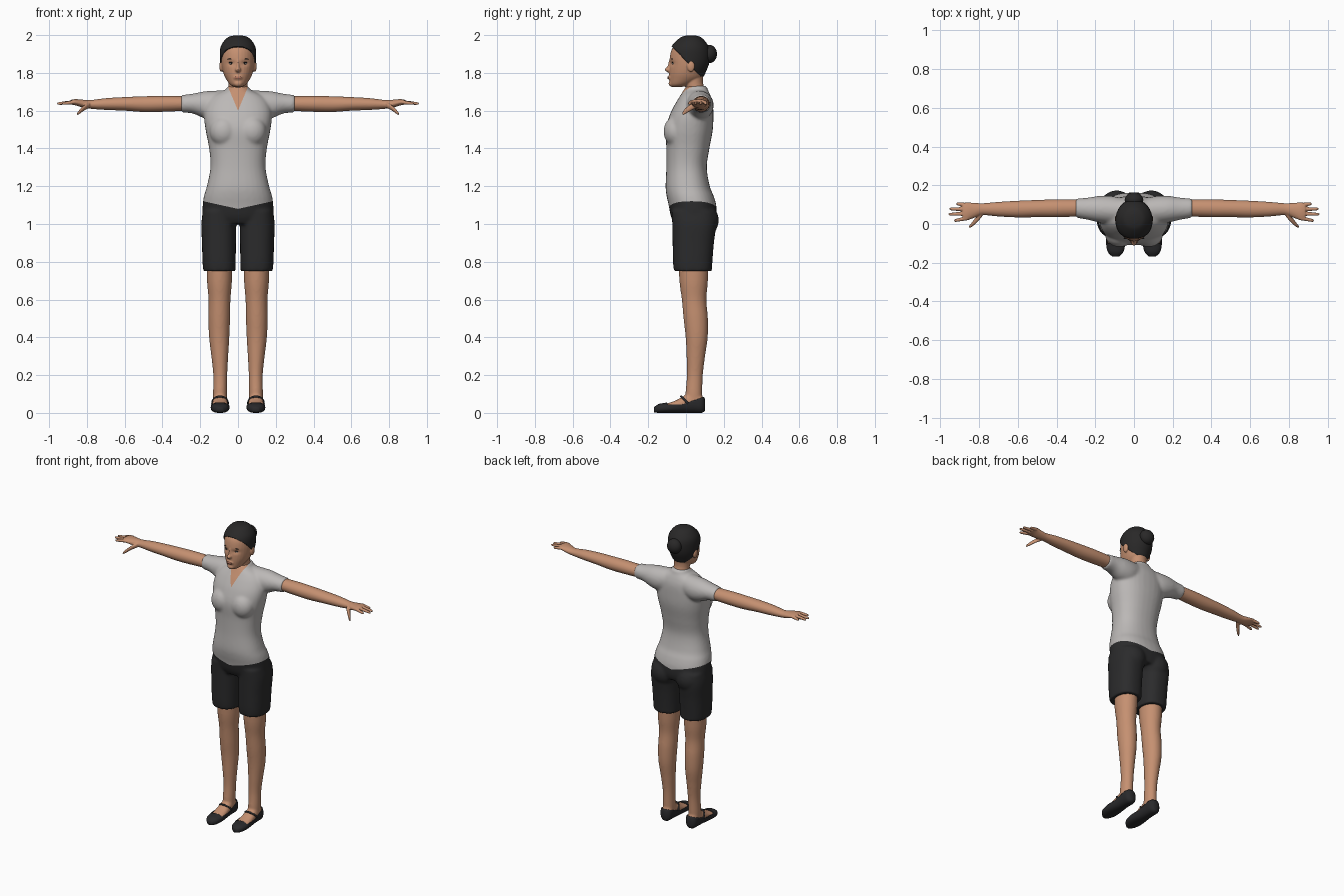
import bpy, bmesh, math
from mathutils import Vector

CM = 0.01  # section tables are in hundredths of a unit
SIDES = 32

if "Cube" in bpy.data.objects:
    bpy.data.objects.remove(bpy.data.objects["Cube"])


def material(name, r, g, b):
    m = bpy.data.materials.new(name)
    m.use_nodes = True
    m.diffuse_color = (r, g, b, 1)
    bsdf = m.node_tree.nodes["Principled BSDF"]
    bsdf.inputs["Base Color"].default_value = (r, g, b, 1)
    bsdf.inputs["Roughness"].default_value = 0.8
    return m


SKIN = material("skin", .56, .28, .165)
SHIRT = material("light_grey_cotton", .5, .48, .47)
SHORTS = material("black_cloth", .024, .024, .025)
HAIR = material("dark_hair", .022, .021, .021)
SHOE = material("black_leather", .022, .022, .024)
LIPS = material("lip_red", .42, .17, .11)
WHITE = material("eye_white", .55, .5, .46)


def loft(bm, sections, axis="z", power=2.0, grow=0.0):
    """Smooth closed tube through (t, a0, a1, b0, b1) bounds along an axis."""
    rows = [Vector(s) for s in sections]
    fine = []
    for i in range(len(rows) - 1):
        p0, p1, p2 = rows[max(i - 1, 0)], rows[i], rows[i + 1]
        p3 = rows[min(i + 2, len(rows) - 1)]
        for k in range(5):
            u = k / 5
            fine.append(p1 + (p2 - p0) * (u / 2)
                        + (p0 * 2 - p1 * 5 + p2 * 4 - p3) * (u * u / 2)
                        + (p1 * 3 - p0 - p2 * 3 + p3) * (u ** 3 / 2))
    fine.append(rows[-1])
    rings = []
    for t, a0, a1, b0, b1 in fine:
        ring = []
        for k in range(SIDES):
            ang = math.tau * k / SIDES
            c, s = math.cos(ang), math.sin(ang)
            c = math.copysign(abs(c) ** (2 / power), c)
            s = math.copysign(abs(s) ** (2 / power), s)
            a = (a0 + a1) / 2 + c * ((a1 - a0) / 2 + grow)
            b = (b0 + b1) / 2 + s * ((b1 - b0) / 2 + grow)
            co = {"x": (t, a, b), "y": (a, t, b), "z": (a, b, t)}[axis]
            ring.append(bm.verts.new(Vector(co) * CM))
        rings.append(ring)
    faces = [bm.faces.new(rings[0]), bm.faces.new(rings[-1])]
    for lo, hi in zip(rings, rings[1:]):
        for k in range(SIDES):
            n = (k + 1) % SIDES
            faces.append(bm.faces.new((lo[k], lo[n], hi[n], hi[k])))
    bmesh.ops.recalc_face_normals(bm, faces=faces)


def sym(sections):
    """Expand (t, half_width, b0, b1) to bounds centred on x = 0."""
    return [(t, -w, w, b0, b1) for t, w, b0, b1 in sections]


def ball(bm, centre, radii):
    made = bmesh.ops.create_uvsphere(bm, u_segments=24, v_segments=16, radius=1)
    for v in made["verts"]:
        v.co = Vector([(c + r * p) * CM for c, r, p in zip(centre, radii, v.co)])


def fuse(bm, voxel, steps):
    """Melt overlapping volumes into one smooth skin."""
    mesh = bpy.data.meshes.new("blend")
    bm.to_mesh(mesh)
    ob = bpy.data.objects.new("blend", mesh)
    bpy.context.collection.objects.link(ob)
    rem = ob.modifiers.new("Remesh", "REMESH")
    rem.mode, rem.voxel_size = "VOXEL", voxel
    smo = ob.modifiers.new("Smooth", "SMOOTH")
    smo.factor, smo.iterations = .5, steps
    out = bmesh.new()
    out.from_object(ob, bpy.context.evaluated_depsgraph_get())
    bpy.data.objects.remove(ob)
    return out


def cut(bm, co, no, test=lambda c: True):
    """Split the faces that pass the test along a plane."""
    faces = [f for f in bm.faces if test(f.calc_center_median())]
    edges = {e for f in faces for e in f.edges}
    verts = {v for f in faces for v in f.verts}
    bmesh.ops.bisect_plane(bm, geom=faces + list(edges) + list(verts),
                           dist=1e-6, plane_co=co, plane_no=no)


def drop(bm, test):
    doomed = [f for f in bm.faces if test(f.calc_center_median())]
    bmesh.ops.delete(bm, geom=doomed, context="FACES")


def finish(name, bm, mats, mirror=False, shell=0):
    mesh = bpy.data.meshes.new(name)
    for f in bm.faces:
        f.smooth = True
    bm.to_mesh(mesh)
    for m in mats:
        mesh.materials.append(m)
    ob = bpy.data.objects.new(name, mesh)
    bpy.context.collection.objects.link(ob)
    if shell:
        sol = ob.modifiers.new("Shell", "SOLIDIFY")
        sol.thickness, sol.offset = shell, -1
    if mirror:
        ob.modifiers.new("Mirror", "MIRROR")
    return ob


# Shirt and shorts: torso, sleeves, bust, seat and trouser legs
bm = bmesh.new()
loft(bm, sym([(100, 17, -6, 15), (104, 18.8, -8, 16.2), (110, 18.7, -9.2, 16),
              (115, 18, -10.3, 14.6), (120, 16.5, -10.8, 12.6), (130, 14.6, -10.4, 11),
              (140, 15.3, -10.4, 12.4), (150, 17.2, -10.8, 14.2), (158, 18, -8.5, 14.5),
              (164, 16.5, -5.5, 14.2), (168, 13, -3, 13), (171, 6.8, -1.2, 11.6),
              (173.2, 5.4, .4, 11)]), power=2.3)
for s in (-1, 1):
    sleeve = [(4, .5, 13, 157, 171), (12, 0, 14.5, 155, 170.6), (18, .8, 14.5, 156, 170.2),
              (24, 2.2, 13.6, 158.5, 169), (30, 3.2, 13.2, 159, 168.3)]
    loft(bm, [(s * r[0], *r[1:]) for r in sleeve], "x")
    ball(bm, (s * 7.5, -5.5, 149), (7.5, 6.4, 8))
    ball(bm, (s * 9, 9, 102), (8.6, 8.4, 9))
    leg = [(75, 1.3, 18.4, -6.4, 13.7), (80, 1.2, 18.8, -6.9, 14), (90, 1.1, 19.1, -7.1, 14.8),
           (100, 1, 19.4, -7.3, 16), (107, 1, 18.6, -7.6, 15.5)]
    loft(bm, [(r[0], s * r[1], s * r[2], r[3], r[4]) for r in leg], power=2.4)
bm = fuse(bm, .0075, 10)
cut(bm, (0, 0, 0), (1, 0, 0))
for s in (-1, 1):
    cut(bm, (0, 0, 1.08), (-s * .22, 0, 1), lambda c: c.x * s > 0)
    cut(bm, (0, 0, 1.6), (s, 0, -.42), lambda c: c.x * s > 0 and c.y < .03 and c.z > 1.5)
for f in bm.faces:
    c = f.calc_center_median()
    if c.z < 1.08 + .22 * abs(c.x):
        f.material_index = 1
    elif c.y < .03 and abs(c.x) < .42 * (c.z - 1.6):
        f.material_index = 2
finish("shirt_and_shorts", bm, [SHIRT, SHORTS, SKIN])

# Arms with hands
bm = bmesh.new()
loft(bm, [(26, 4, 12.6, 160, 167.6), (40, 3.5, 12.7, 159.4, 167.8), (50, 3.5, 12.4, 159.3, 167.6),
          (60, 3.4, 12, 160, 167.2), (70, 3.9, 11.4, 160.4, 166.6), (78, 4.6, 10.7, 161, 165.6),
          (82, 3.4, 10.9, 161.6, 165.8), (86, 1.9, 11.1, 162.8, 166.1),
          (88.5, 2, 10.9, 163.3, 165.7)], "x")
for base, tip, reach in ((3, 1.7, 93), (5.3, 5, 95.8), (7.6, 7.8, 95.5), (9.9, 10.4, 91.8)):
    rows = []
    for u, r in ((0, 1.05), (.5, .95), (.9, .75), (1, .3)):
        x, y, z = 86 + (reach - 86) * u, base + (tip - base) * u, 164.6 - u * .9
        rows.append((x, y - r, y + r, z - r, z + r))
    loft(bm, rows, "x")
loft(bm, [(78.5, 3.8, 7, 161.5, 164.5), (81, .9, 4.4, 160.3, 163.2),
          (84, -1.7, .5, 158.2, 160.4), (85.2, -2.1, -.9, 157.6, 158.8)], "x")
finish("arms", fuse(bm, .0038, 4), [SKIN], mirror=True)

# Legs with feet
FOOT = [(-16.4, 8.3, 10.7, .8, 2.6), (-14, 6, 13, .5, 4.2), (-10, 5.1, 13.9, .5, 5),
        (-5, 5.2, 13.8, .5, 6.8), (0, 5.6, 13.4, .5, 9.6), (4, 5.8, 13.2, .5, 10.6),
        (8, 6.3, 12.7, .5, 9.4), (9.7, 8, 11, 1.5, 7)]
bm = bmesh.new()
loft(bm, [(84, 3, 16.5, -4, 12), (70, 3.2, 16.4, -3.5, 11.6), (60, 4, 15.6, -2.2, 10.8),
          (50, 4.2, 15.7, -1.3, 11.6), (40, 4.6, 15.3, -.2, 11.5), (30, 5.2, 14.1, .3, 10.1),
          (20, 5.7, 13.1, .5, 8.9), (10, 5.8, 13.2, -.3, 8.6), (3, 6, 13, 0, 8.6)])
loft(bm, FOOT, "y", 2.4)
finish("legs", fuse(bm, .007, 5), [SKIN], mirror=True)

# Flat shoes with an open instep
bm = bmesh.new()
loft(bm, [(r[0] * 1.03, *r[1:]) for r in FOOT], "y", 2.4, grow=.5)
cut(bm, (0, 0, .045), (0, 0, 1))
cut(bm, (0, 0, .052), (0, -.35, 1))
cut(bm, (0, -.1, 0), (0, 1, 0))
drop(bm, lambda c: c.y > -.1 and c.z > max(.045, .052 + .35 * c.y))
finish("shoes", bm, [SHOE], mirror=True, shell=.004)

# Instep straps
curve = bpy.data.curves.new("shoe_straps", "CURVE")
curve.dimensions, curve.bevel_depth = "3D", .006
curve.materials.append(SHOE)
for s in (-1, 1):
    line = curve.splines.new("POLY")
    line.points.add(16)
    for k, p in enumerate(line.points):
        a = math.pi * k / 16
        p.co = (s * .095 + .041 * math.cos(a), .01 - .035 * math.sin(a),
                .05 + .037 * math.sin(a), 1)
straps = bpy.data.objects.new("shoe_straps", curve)
bpy.context.collection.objects.link(straps)

# Head with neck, nose, chin and ears
SKULL = sym([(172.6, 2.2, -7.6, -2), (174, 4.4, -8.6, 3), (177, 6.5, -8.9, 8.3),
             (180, 7.8, -8.9, 10), (184, 8.7, -8.7, 11.6), (188, 9, -8.6, 12.2),
             (192, 8.8, -7.7, 11.8), (195, 7.6, -5.7, 10.3), (198, 4.8, -2.2, 7.4),
             (199, 1.5, .8, 4.4)])
bm = bmesh.new()
loft(bm, SKULL)
loft(bm, sym([(164, 5, 1, 11), (170, 5.1, .2, 10.5), (175, 5, -.5, 9), (182, 5.5, -1, 9.5)]))
loft(bm, sym([(187, .6, -8.9, -6), (183.5, .9, -9.9, -6), (181.7, 1.6, -11.3, -6),
              (180.2, 1, -9.6, -6)]))
ball(bm, (0, -7.4, 174.4), (2.4, 1.8, 1.8))
ball(bm, (0, -7.6, 177.5), (2.8, 2, 1.7))
for s in (-1, 1):
    ball(bm, (s * 8.9, 2.6, 183.5), (1, 2, 3))
bm = fuse(bm, .004, 3)
for v in bm.verts:  # eye sockets
    if v.co.y < 0:
        d = ((abs(v.co.x) - .036) / .02) ** 2 + ((v.co.z - 1.85) / .013) ** 2
        v.co.y += .007 * math.exp(-d)
head = finish("head", bm, [SKIN])
bpy.context.view_layer.update()


def on_face(name, x, z, radii, mat, sink=0.0, mirror=True):
    """Set a flattened ball against the surface of the face."""
    hit = head.ray_cast(Vector((x * CM, -1, z * CM)), Vector((0, 1, 0)))[1]
    part = bmesh.new()
    ball(part, (x, hit.y / CM + sink, z), radii)
    finish(name, part, [mat], mirror)


on_face("eyes", 3.5, 185, (1.3, .6, .5), WHITE, .25)
on_face("irises", 3.5, 185, (.5, .45, .45), HAIR)
on_face("upper_lashes", 3.6, 185.5, (1.5, .45, .2), HAIR)
on_face("eyebrows", 3.8, 187.3, (1.7, .4, .3), HAIR, .2)
on_face("lips", 0, 177.4, (2.1, .5, .7), LIPS, .1, mirror=False)

# Hair cap and bun
bm = bmesh.new()
loft(bm, [(r[0] + .8, *r[1:]) for r in SKULL], grow=.6)
cut(bm, (0, -.075, 1.94), (0, 1.04, 1))
cut(bm, (0, 0, 1.77), (0, 0, 1))
drop(bm, lambda c: c.z < 1.77 or c.z - 1.94 + 1.04 * (c.y + .075) < 0)
finish("hair", bm, [HAIR], shell=.01)
bm = bmesh.new()
ball(bm, (0, 12.4, 190), (4.8, 4, 4.8))
finish("hair_bun", bm, [HAIR])
